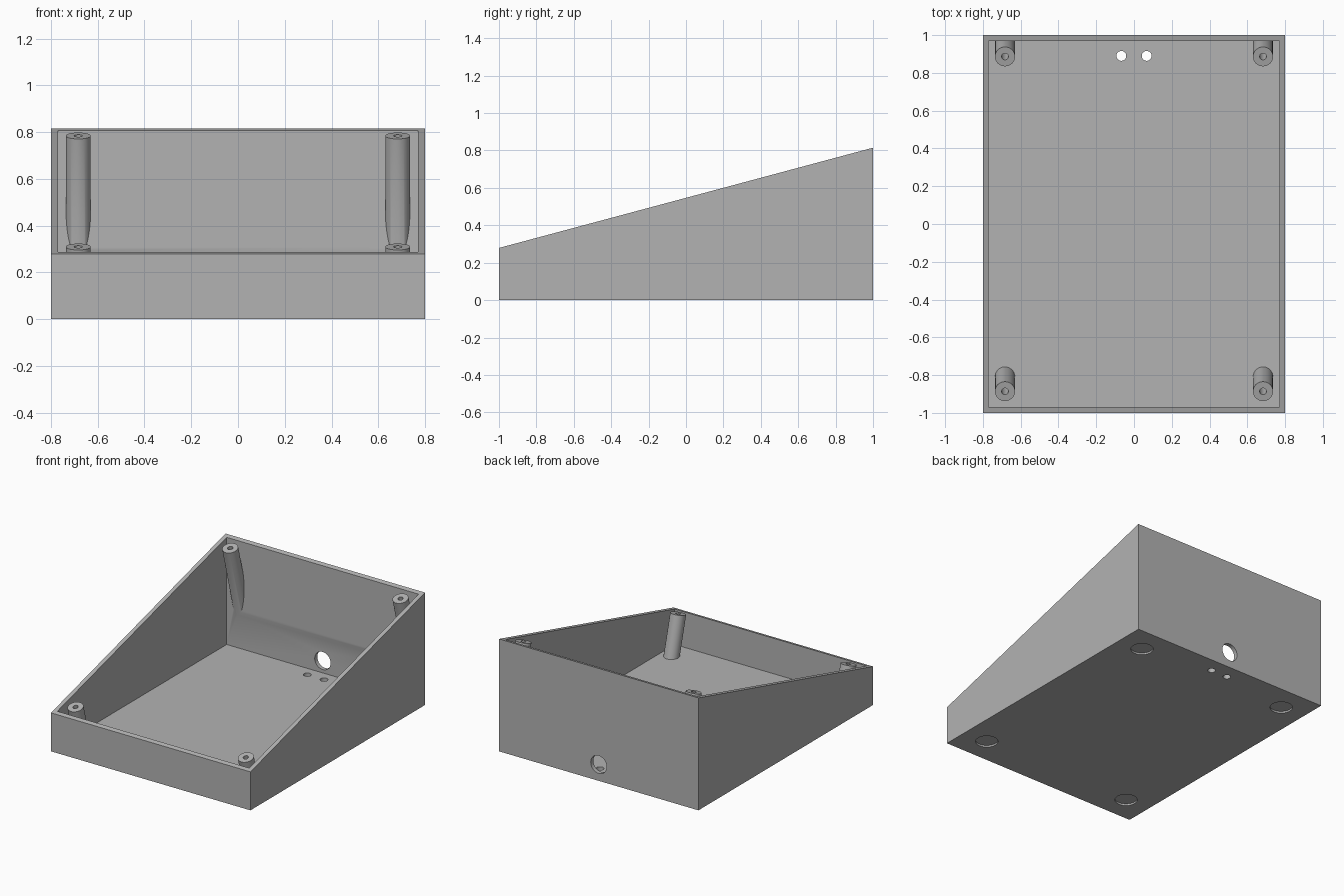
import bpy
import bmesh
from math import radians, tan
from mathutils import Matrix, Vector

W, D, WALL = 0.8, 1.0, 0.03
TILT = radians(15)
MID_Z = 0.547                      # rim height at the centre of the box

if "Cube" in bpy.data.objects:
    bpy.data.objects.remove(bpy.data.objects["Cube"], do_unlink=True)

grey = bpy.data.materials.new("plain grey")
grey.use_nodes = True
colour = (0.45, 0.45, 0.45, 1)
grey.diffuse_color = colour
grey.node_tree.nodes["Principled BSDF"].inputs["Base Color"].default_value = colour


def rim_z(y):
    return MID_Z + y * tan(TILT)


def add_object(name, bm):
    bmesh.ops.recalc_face_normals(bm, faces=bm.faces)
    mesh = bpy.data.meshes.new(name)
    bm.to_mesh(mesh)
    bm.free()
    mesh.materials.append(grey)
    obj = bpy.data.objects.new(name, mesh)
    bpy.context.collection.objects.link(obj)
    return obj


def wedge(name, inset, bottom, lift):
    """Box with a sloping top, extruded across x."""
    x, y = W - inset, D - inset
    bm = bmesh.new()
    side = [(-y, bottom), (y, bottom), (y, rim_z(y) + lift), (-y, rim_z(-y) + lift)]
    face = bm.faces.new([bm.verts.new((-x, *p)) for p in side])
    new = bmesh.ops.extrude_face_region(bm, geom=[face])["geom"]
    bmesh.ops.translate(bm, vec=(2 * x, 0, 0),
                        verts=[v for v in new if isinstance(v, bmesh.types.BMVert)])
    return add_object(name, bm)


def rods(name, centres, radius, length, axis="Z", tilt=0.0, sides=48):
    """Cylinders centred on the given points."""
    bm = bmesh.new()
    turn = Matrix.Rotation(tilt if axis == "Z" else radians(90), 4, "X")
    for c in centres:
        bmesh.ops.create_cone(bm, cap_ends=True, segments=sides, radius1=radius,
                              radius2=radius, depth=length,
                              matrix=Matrix.Translation(c) @ turn)
    return add_object(name, bm)


def cut(target, cutter):
    mod = target.modifiers.new("cut", "BOOLEAN")
    mod.operation, mod.solver, mod.object = "DIFFERENCE", "EXACT", cutter
    graph = bpy.context.evaluated_depsgraph_get()
    mesh = bpy.data.meshes.new_from_object(target.evaluated_get(graph))
    target.modifiers.clear()
    target.data = mesh
    bpy.data.objects.remove(cutter, do_unlink=True)


def corners(x, y):
    return [(sx * x, sy * y) for sx in (-1, 1) for sy in (-1, 1)]


# Screw posts stand square to the sloping rim and are left over from the cavity
post_tops = [Vector((x, y, rim_z(y))) for x, y in corners(0.683, 0.886)]
cavity = wedge("cavity", WALL, WALL, 0.1)
cut(cavity, rods("posts", post_tops, 0.053, 2.4, tilt=TILT))

# Hollow tilted shell
case = wedge("sloped_case", 0, 0, 0)
cut(case, cavity)

# Screw holes in the posts
cut(case, rods("screw_holes", post_tops, 0.018, 0.4, tilt=TILT, sides=32))

# Cable hole in the back wall and two small holes in the floor
cut(case, rods("cable_hole", [(0, D, 0.118)], 0.064, 0.2, axis="Y"))
cut(case, rods("floor_holes", [(x, 0.89, 0) for x in (-0.067, 0.067)], 0.026, 0.2))

# Shallow round recesses for feet underneath
cut(case, rods("foot_recesses", [(x, y, 0) for x, y in corners(0.61, 0.81)], 0.075, 0.026))

bpy.ops.object.select_all(action="DESELECT")
case.select_set(True)
bpy.context.view_layer.objects.active = case
bpy.ops.object.shade_smooth_by_angle(angle=radians(30))
